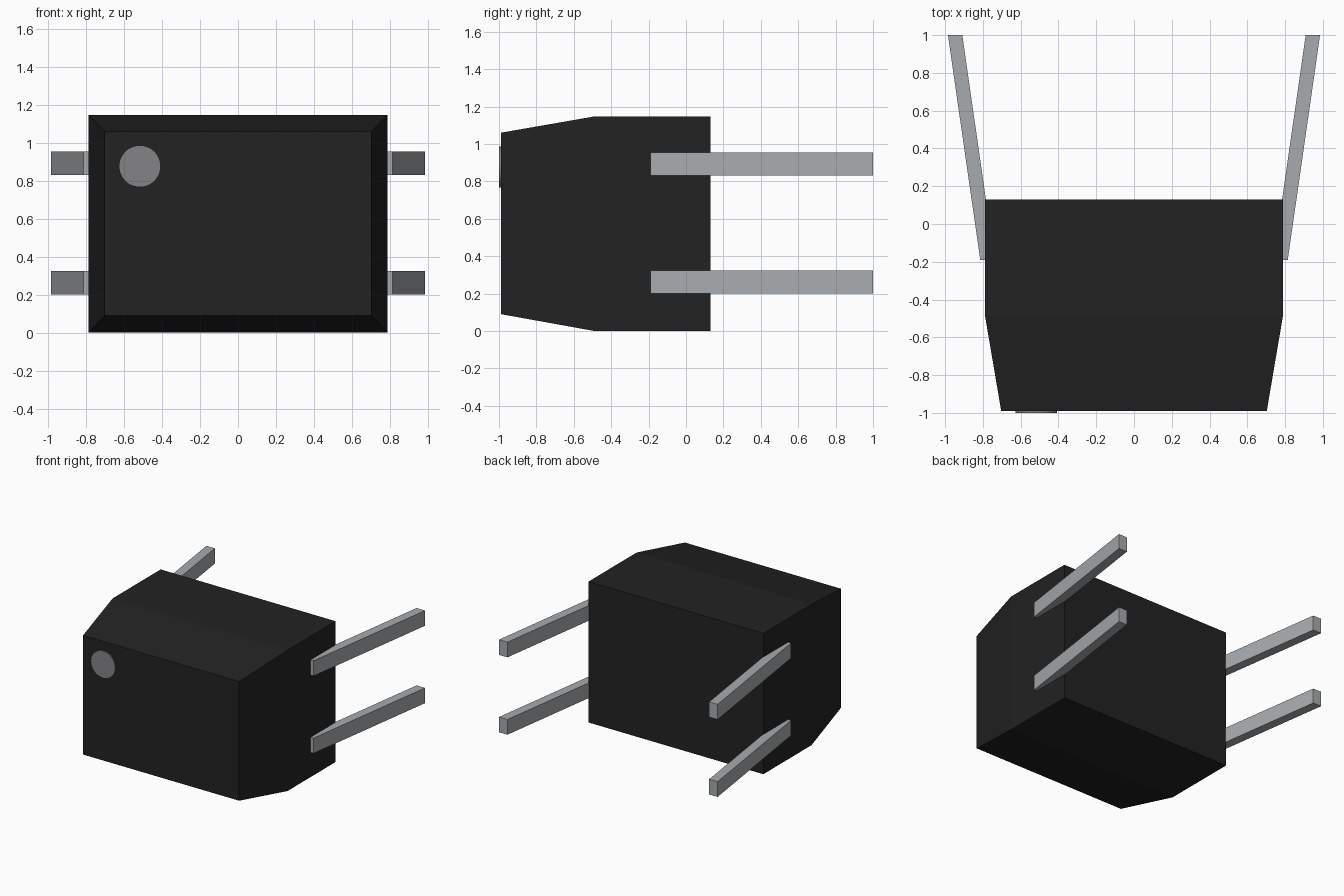
import bpy
import bmesh
from math import radians

cube = bpy.data.objects.get("Cube")
if cube:
    bpy.data.objects.remove(cube, do_unlink=True)


def material(name, rgb):
    mat = bpy.data.materials.new(name)
    mat.use_nodes = True
    color = (*rgb, 1)
    mat.diffuse_color = color
    mat.node_tree.nodes["Principled BSDF"].inputs["Base Color"].default_value = color
    return mat


black = material("black plastic", (0.016, 0.016, 0.016))
silver = material("silver metal", (0.39, 0.41, 0.425))
grey = material("grey paint", (0.23, 0.225, 0.24))


def loft(name, rings, mat):
    """Closed solid through rings of corner points."""
    bm = bmesh.new()
    loops = [[bm.verts.new(p) for p in ring] for ring in rings]
    for a, b in zip(loops, loops[1:]):
        for i in range(len(a)):
            j = (i + 1) % len(a)
            bm.faces.new((a[i], a[j], b[j], b[i]))
    bm.faces.new(loops[0])
    bm.faces.new(loops[-1])
    bmesh.ops.recalc_face_normals(bm, faces=bm.faces[:])
    mesh = bpy.data.meshes.new(name)
    bm.to_mesh(mesh)
    bm.free()
    mesh.materials.append(mat)
    obj = bpy.data.objects.new(name, mesh)
    bpy.context.collection.objects.link(obj)
    return obj


def rect(y, x0, x1, z0, z1):
    return [(x0, y, z0), (x1, y, z0), (x1, y, z1), (x0, y, z1)]


# Package body, tapering towards the front
loft("body", [rect(-0.99, -0.703, 0.703, 0.09, 1.06),
              rect(-0.49, -0.788, 0.788, 0, 1.147),
              rect(0.13, -0.788, 0.788, 0, 1.147)], black)

# Four straight pins splaying outwards to the back
for side, label in ((1, "left"), (-1, "right")):
    for z, level in ((0.2, "lower"), (0.83, "upper")):
        loft(f"{label}_{level}_pin",
             [rect(-0.19, side * 0.738, side * 0.814, z, z + 0.124),
              rect(1.0, side * 0.909, side * 0.985, z, z + 0.124)], silver)

# Round orientation mark on the front face
bpy.ops.mesh.primitive_cylinder_add(vertices=48, radius=0.11, depth=0.012,
                                    location=(-0.517, -0.994, 0.876),
                                    rotation=(radians(90), 0, 0))
mark = bpy.context.object
mark.name = "orientation_mark"
mark.data.materials.append(grey)
bpy.ops.object.shade_smooth_by_angle()
